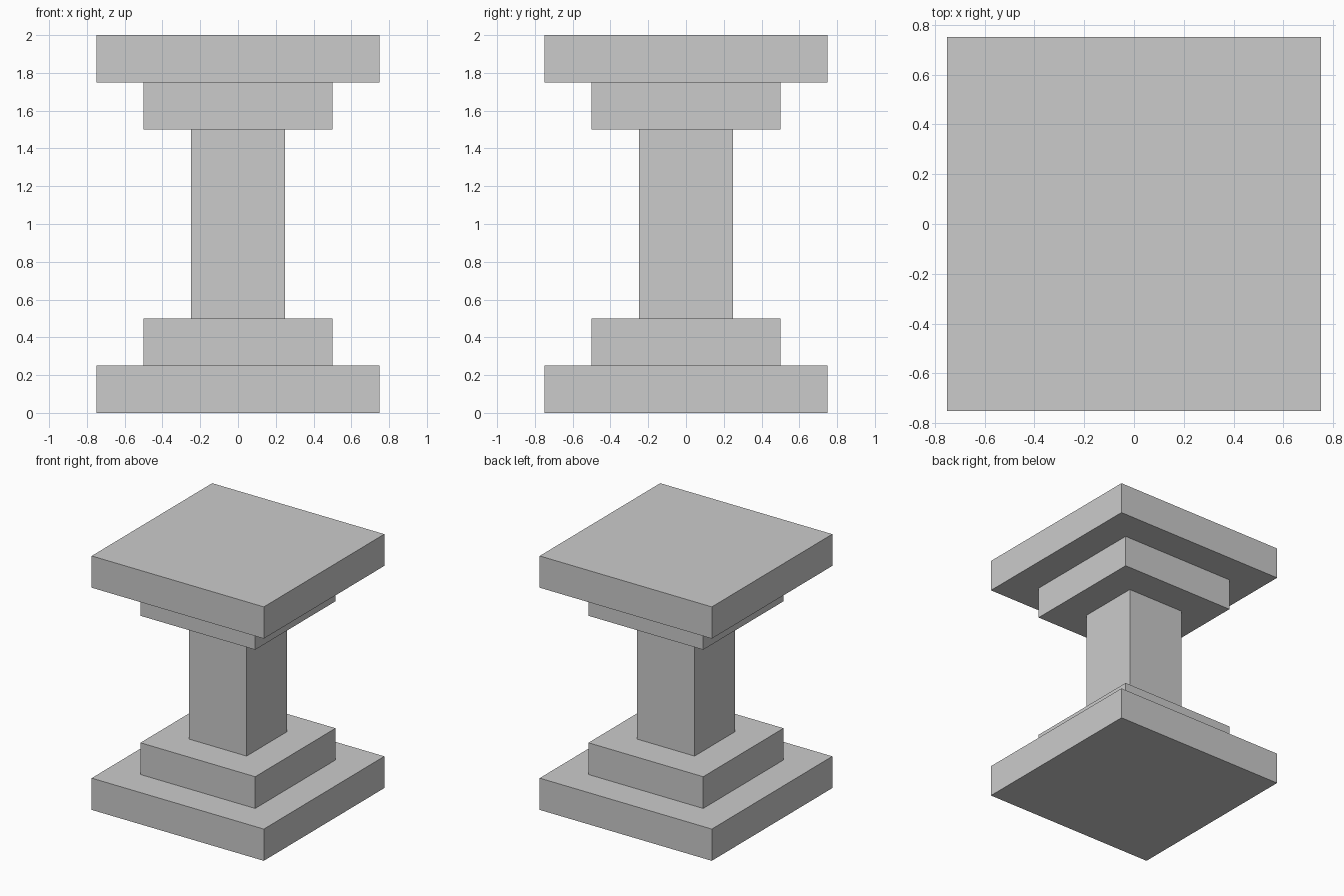
import bpy
import bmesh

if "Cube" in bpy.data.objects:
    bpy.data.objects.remove(bpy.data.objects["Cube"])

# Square pedestal: (half width, z) outline of the stepped profile
PROFILE = [(0.75, 0.0), (0.75, 0.25), (0.5, 0.25), (0.5, 0.5), (0.25, 0.5),
           (0.25, 1.5), (0.5, 1.5), (0.5, 1.75), (0.75, 1.75), (0.75, 2.0)]
CORNERS = [(-1, -1), (1, -1), (1, 1), (-1, 1)]


def stepped_column(name, profile):
    """Stack square rings along the profile, bridge them and cap both ends."""
    bm = bmesh.new()
    rings = [[bm.verts.new((sx * h, sy * h, z)) for sx, sy in CORNERS]
             for h, z in profile]
    for low, high in zip(rings, rings[1:]):
        for i in range(4):
            j = (i + 1) % 4
            bm.faces.new((low[i], low[j], high[j], high[i]))
    bm.faces.new(rings[0][::-1])
    bm.faces.new(rings[-1])
    bmesh.ops.recalc_face_normals(bm, faces=bm.faces)
    mesh = bpy.data.meshes.new(name)
    bm.to_mesh(mesh)
    bm.free()
    obj = bpy.data.objects.new(name, mesh)
    bpy.context.collection.objects.link(obj)
    return obj


# Base steps, shaft and capital as one closed surface
stepped_column("pedestal", PROFILE)
